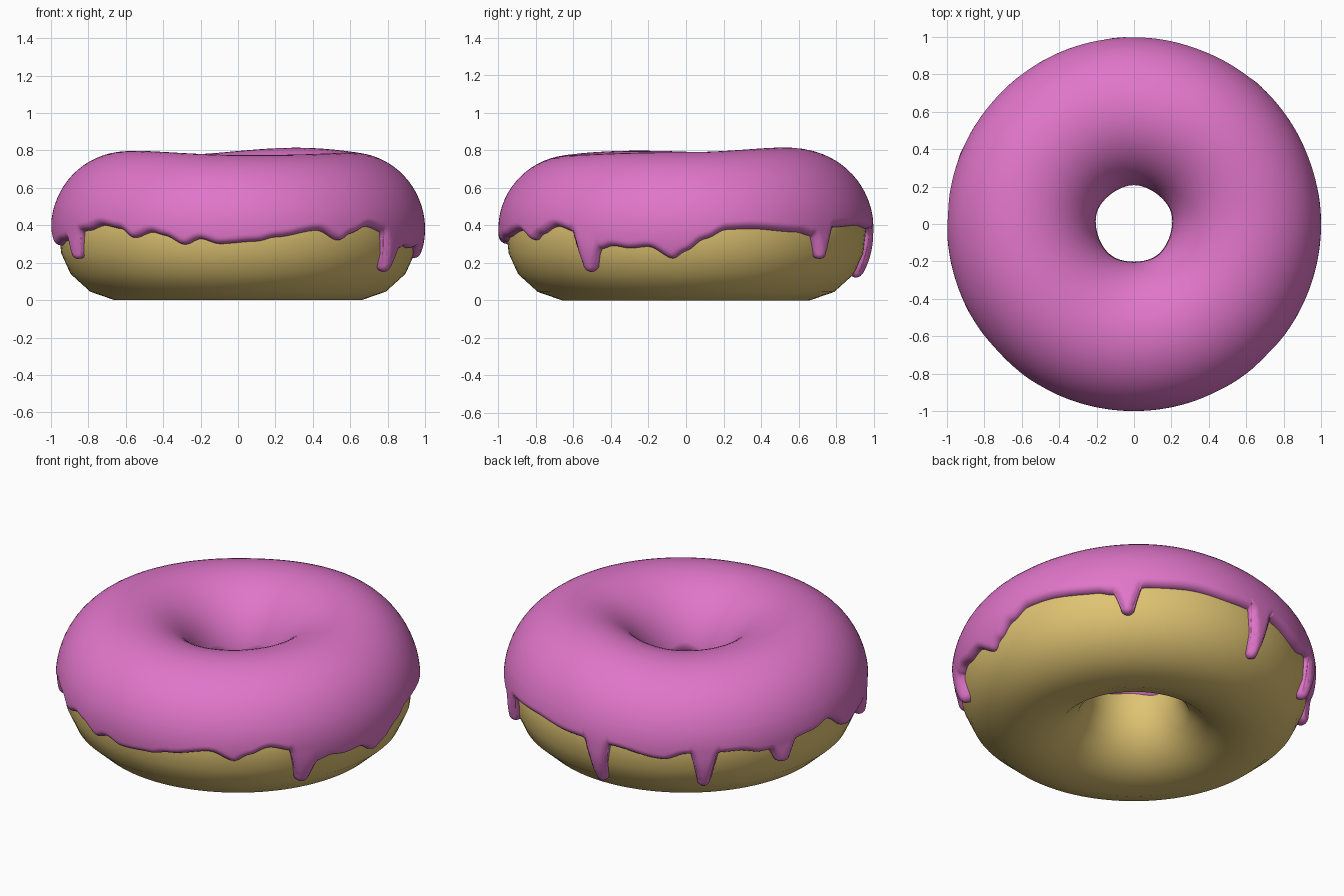
import bpy
import bmesh
from math import sin, cos, asin, radians, sqrt, hypot, pi

cube = bpy.data.objects.get("Cube")
if cube:
    bpy.data.objects.remove(cube)

TUBE, MID = 0.6, 0.38          # tube centre radius and height
COLS = 720                     # icing columns around the ring
STEP = 2 * pi / COLS


def make_material(name, colour):
    mat = bpy.data.materials.new(name)
    mat.use_nodes = True
    mat.diffuse_color = (*colour, 1)
    bsdf = mat.node_tree.nodes["Principled BSDF"]
    bsdf.inputs["Base Color"].default_value = (*colour, 1)
    bsdf.inputs["Roughness"].default_value = 0.6
    return mat


def ring_object(name, columns, mat, closed):
    """Join columns of (radius, height) points, spread evenly around z."""
    bm = bmesh.new()
    count = len(columns)
    grid = []
    for i, column in enumerate(columns):
        a = 2 * pi * i / count
        grid.append([bm.verts.new((r * cos(a), r * sin(a), z)) for r, z in column])
    rows = len(grid[0])
    for i in range(count):
        here, there = grid[i], grid[(i + 1) % count]
        for j in range(rows if closed else rows - 1):
            k = (j + 1) % rows
            bm.faces.new((here[j], there[j], there[k], here[k])).smooth = True
    mesh = bpy.data.meshes.new(name)
    bm.to_mesh(mesh)
    bm.free()
    mesh.materials.append(mat)
    obj = bpy.data.objects.new(name, mesh)
    bpy.context.collection.objects.link(obj)
    return obj


def blend(points, deg):
    """Smooth periodic interpolation of (degrees, value) pairs."""
    ext = [(points[-1][0] - 360, points[-1][1])] + points
    ext.append((points[0][0] + 360, points[0][1]))
    for (a, va), (b, vb) in zip(ext, ext[1:]):
        if a <= deg <= b:
            t = (deg - a) / (b - a)
            return va + (vb - va) * t * t * (3 - 2 * t)


pink = make_material("pink icing", (0.75, 0.18, 0.59))
golden = make_material("golden dough", (0.74, 0.55, 0.17))

# Dough: a flat-bottomed ring
half = [(.06, 0), (.19, .045), (.295, .14), (.345, .25), (.36, .38),
        (.32, .53), (.2, .65), (.06, .7)]
section = [(TUBE + w, z) for w, z in half]
section += [(TUBE - w, z) for w, z in reversed(half)]
ring_object("dough", [section] * 96, golden, True)

# Icing: wavy lower edge, long drips (angle, tip height, half width), uneven top
wave = [(0, .25), (6, .32), (13, .375), (20, .38), (38, .36), (43, .34),
        (56, .39), (70, .4), (85, .38), (100, .37), (118, .32), (125, .36),
        (142, .36), (150, .33), (170, .37), (177, .4), (189, .28), (198, .31),
        (215, .37), (222, .4), (230, .38), (235, .325), (242, .36), (246, .34),
        (253, .285), (258, .32), (264, .29), (276, .305), (282, .33),
        (296, .37), (304, .31), (308, .35), (315, .395), (323, .36),
        (332, .26), (336, .28), (342, .265), (348, .275), (356, .205)]
drips = [(48, .21, 3.2), (95, .11, 3.3), (131, .14, 3.3), (158, .24, 4),
         (207, .21, 3.5), (327, .14, 3.6)]
crest = [(0, .79), (60, .815), (125, .775), (205, .798), (275, .775)]


def lower_edge(deg):
    z = blend(wave, deg)
    for centre, tip, width in drips:
        u = abs(deg - centre) / width
        if u < 1:
            z = min(z, tip + 0.06 * (1 - sqrt(1 - u * u)))
    return z


raw = [lower_edge(360 * c / COLS) for c in range(COLS)]
edge = [sum(raw[(c + j) % COLS] for j in range(-2, 3)) / 5 for c in range(COLS)]


def edge_distance(c, z):
    """Distance from a point on the outer side to the icing edge."""
    best = 1
    for j in range(-6, 7):
        best = min(best, hypot(j * STEP, max(0, z - edge[(c + j) % COLS])))
    return best


def icing_column(c):
    deg = 360 * c / COLS
    top = blend(crest, deg) - MID
    low = asin((edge[c] - MID) / 0.41)
    high = pi - radians(2 + 3 * sin(radians(deg * 5)))
    start = radians(18)
    angles = [low + (start - low) * (i / 20) ** 1.3 for i in range(20)]
    angles += [start + (high - start) * i / 30 for i in range(31)]
    column = []
    for phi in angles:
        rise = sin(phi)
        height = top if rise > 0 else 0.41
        scale = 1.0
        if phi < start:
            z = MID + 0.41 * rise
            d = min(1, edge_distance(c, z) / 0.045)
            scale -= 0.13 * (1 - sqrt(d * (2 - d)))
            # Drips swell towards their tips
            for centre, tip, width in drips:
                u = abs(deg - centre) / width
                if u < 1 and z < 0.36:
                    scale += 0.05 * (1 - u * u) * (0.36 - z) / (0.36 - tip)
        else:
            d = min(1, (high - phi) * 0.4 / 0.045)
            scale -= 0.13 * (1 - sqrt(max(0, d * (2 - d))))
        column.append((TUBE + 0.4 * scale * cos(phi), MID + height * scale * rise))
    return column


ring_object("icing", [icing_column(c) for c in range(COLS)], pink, False)
